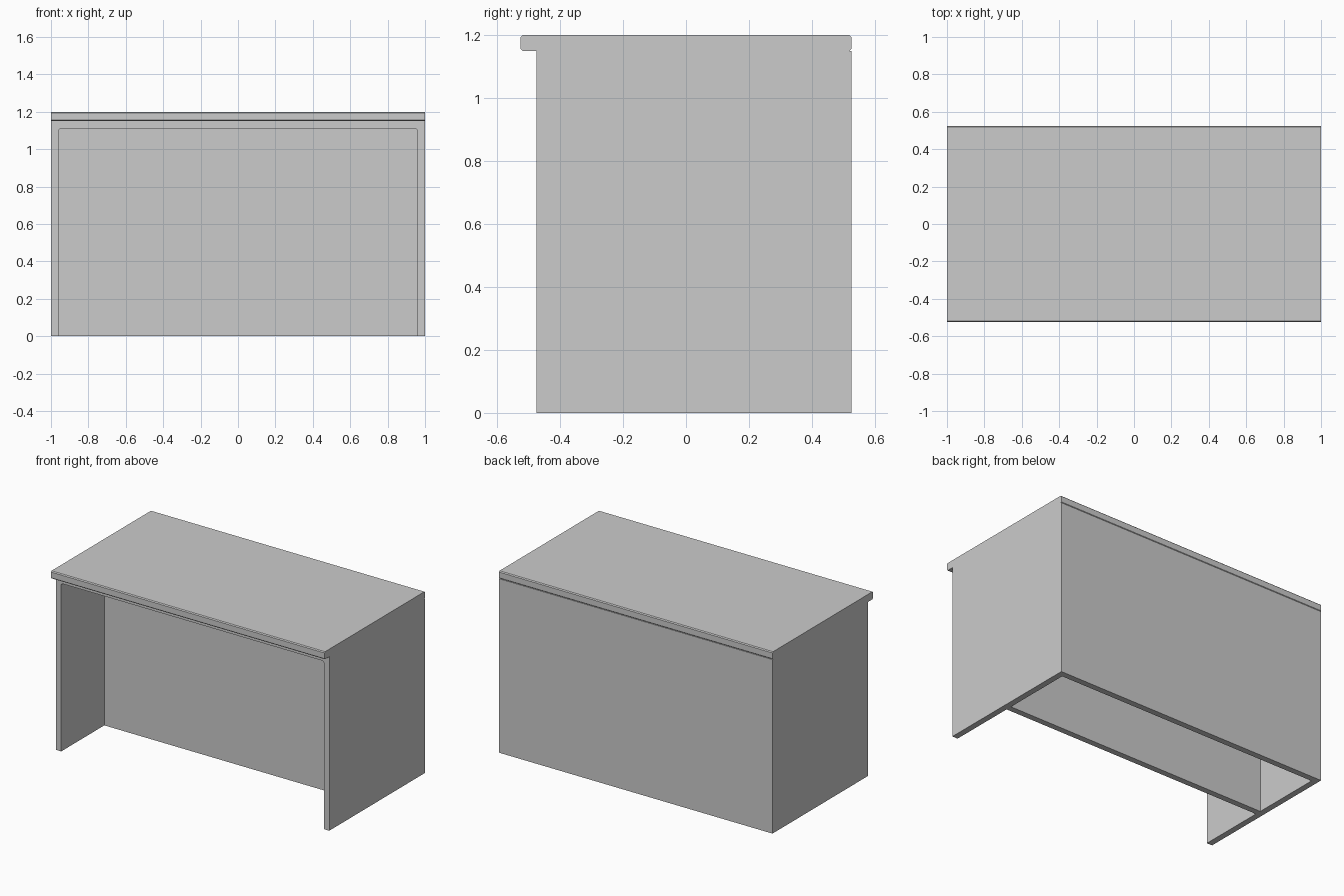
import bpy, bmesh
from mathutils import Vector

if "Cube" in bpy.data.objects:
    bpy.data.objects.remove(bpy.data.objects["Cube"])

T = 0.04                      # panel thickness
FRONT, BACK = -0.475, 0.525   # carcass depth limits
TOP = 1.15                    # carcass height


def extrude_profile(name, points, offset):
    """Closed profile of 3D points, extruded along offset."""
    bm = bmesh.new()
    face = bm.faces.new([bm.verts.new(p) for p in points])
    ext = bmesh.ops.extrude_face_region(bm, geom=[face], use_keep_orig=True)
    moved = [g for g in ext["geom"] if isinstance(g, bmesh.types.BMVert)]
    bmesh.ops.translate(bm, verts=moved, vec=Vector(offset))
    bmesh.ops.recalc_face_normals(bm, faces=bm.faces)
    mesh = bpy.data.meshes.new(name)
    bm.to_mesh(mesh)
    bm.free()
    obj = bpy.data.objects.new(name, mesh)
    bpy.context.collection.objects.link(obj)
    return obj


def panel(name, y0, y1):
    """Upright board fitted between the two sides."""
    x, z = 1 - T, TOP - T
    pts = [(-x, y0, 0), (x, y0, 0), (x, y0, z), (-x, y0, z)]
    return extrude_profile(name, pts, (0, y1 - y0, 0))


# Sides and under-top board as one arch, with eased inner corners
e, x, z = 0.008, 1 - T, TOP - T
half = [(1, TOP), (1, 0), (x, 0), (x, z - e), (x - e, z)]
outline = half + [(-px, pz) for px, pz in reversed(half)]
extrude_profile("carcass", [(px, FRONT, pz) for px, pz in outline],
                (0, BACK - FRONT, 0))

# Back board and the inner board behind the knee space
panel("back_panel", BACK - T, BACK)
panel("inner_panel", -0.025, 0.015)

# Desktop: slab with eased long edges, overhanging at the front
b, d, lo, hi = 0.006, 0.525, TOP, 1.2
section = [(-d + b, lo), (d - b, lo), (d, lo + b), (d, hi - b),
           (d - b, hi), (-d + b, hi), (-d, hi - b), (-d, lo + b)]
extrude_profile("desktop", [(-1, y, h) for y, h in section], (2, 0, 0))
